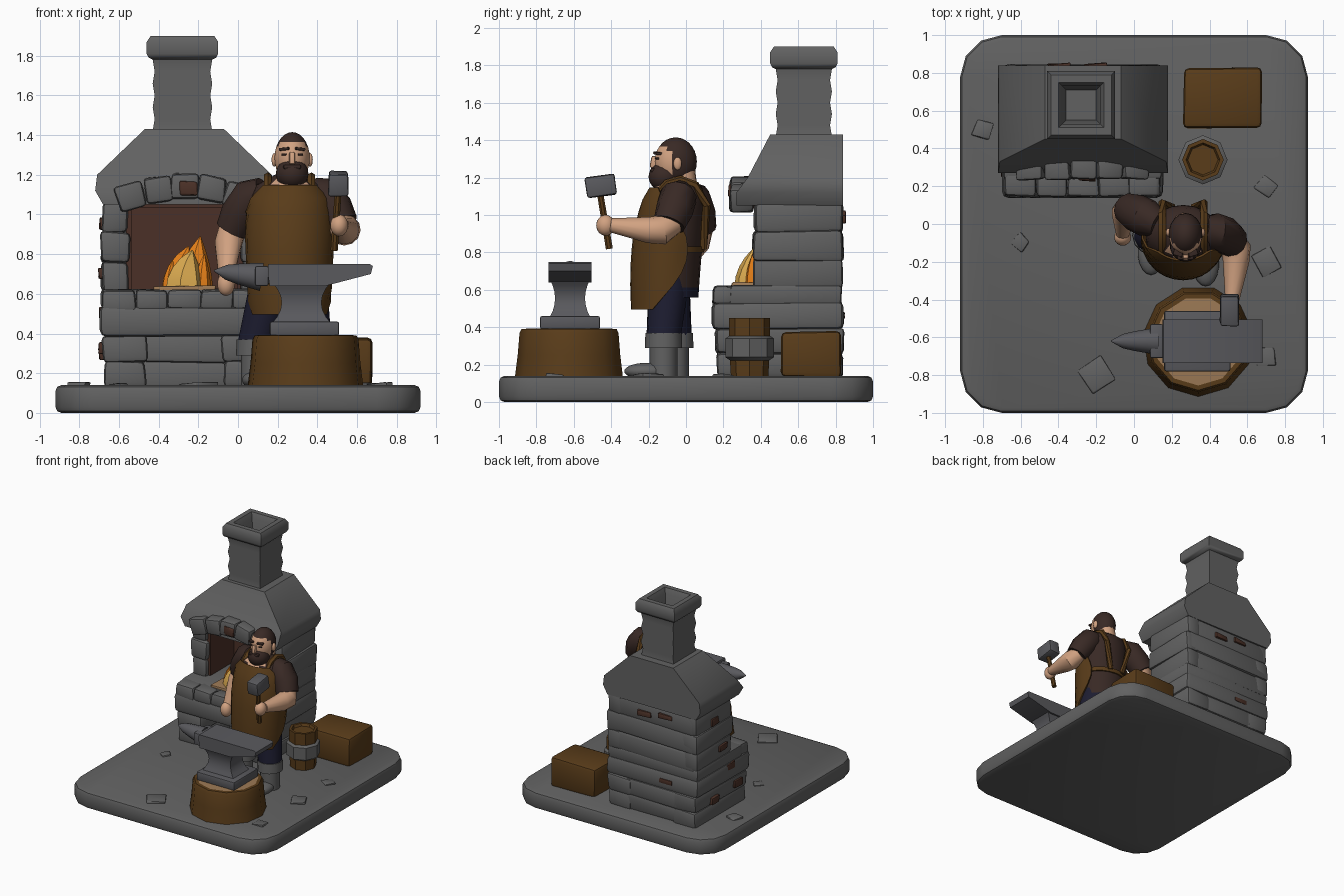
import bpy, bmesh, math, random
from mathutils import Vector, Euler, Matrix

random.seed(4)
if "Cube" in bpy.data.objects:
    bpy.data.objects.remove(bpy.data.objects["Cube"])


def material(name, red, green, blue):
    mat = bpy.data.materials.new(name)
    mat.use_nodes = True
    mat.diffuse_color = (red, green, blue, 1)
    mat.node_tree.nodes["Principled BSDF"].inputs["Base Color"].default_value = mat.diffuse_color
    return mat


STONE = material("stone grey", .12, .12, .12)
IRON = material("iron grey", .1, .1, .11)
WOOD = material("brown wood and leather", .1, .045, .01)
TAN = material("cut wood tan", .33, .19, .09)
SKIN = material("skin", .64, .36, .22)
DARK = material("dark brown cloth and hair", .04, .022, .018)
NAVY = material("navy cloth", .012, .012, .03)
ORANGE = material("flame orange", .8, .22, .01)
YELLOW = material("flame yellow", .7, .4, .08)
BRICK = material("sooty brick", .07, .03, .02)


def finish(name, bm, mats, rule=None, closed=True):
    """Turn a bmesh into an object, with smooth shading that keeps sharp edges."""
    if closed:
        bmesh.ops.recalc_face_normals(bm, faces=bm.faces[:])
    bm.normal_update()
    for face in bm.faces:
        face.smooth = True
        if rule:
            face.material_index = rule(face.calc_center_median(), face.normal)
    for edge in bm.edges:
        edge.smooth = len(edge.link_faces) == 2 and edge.calc_face_angle(0) < math.radians(40)
    mesh = bpy.data.meshes.new(name)
    bm.to_mesh(mesh)
    bm.free()
    for mat in mats if isinstance(mats, list) else [mats]:
        mesh.materials.append(mat)
    ob = bpy.data.objects.new(name, mesh)
    bpy.context.collection.objects.link(ob)
    return ob


def block(name, mat, center, size, bevel=.02, jitter=.008, turn=(0, 0, 0)):
    """Roughly hewn block with rounded edges."""
    bm = bmesh.new()
    bmesh.ops.create_cube(bm, size=1)
    for v in bm.verts:
        v.co = Vector(c * s + random.uniform(-jitter, jitter) for c, s in zip(v.co, size))
    if bevel:
        bmesh.ops.bevel(bm, geom=bm.edges[:], offset=bevel, segments=2, profile=.5, affect='EDGES')
    place = Matrix.Translation(center) @ Euler(turn).to_matrix().to_4x4()
    bmesh.ops.transform(bm, matrix=place, verts=bm.verts)
    return finish(name, bm, mat)


def courses(name, count, bottom, top, x, y, width, depth):
    """Wall of stacked stone courses, every other one set forward a little."""
    height = (top - bottom) / count
    for row in range(count):
        proud = .015 * (row % 2)
        block(name, STONE, (x, y, bottom + height * (row + .5)),
              (width + proud, depth + proud, height + .01), bevel=.025)


def loft(name, mats, rings, rule=None, closed=True):
    """Skin a stack of rings, or of open strips."""
    bm = bmesh.new()
    rows = [[bm.verts.new(p) for p in ring] for ring in rings]
    count = len(rows[0])
    for low, high in zip(rows, rows[1:]):
        for i in range(count if closed else count - 1):
            j = (i + 1) % count
            bm.faces.new((low[i], low[j], high[j], high[i]))
    if closed:
        bm.faces.new(rows[0])
        bm.faces.new(rows[-1])
    return finish(name, bm, mats, rule, closed)


def rectangle(z, x, y, half_x, half_y):
    return [(x + i * half_x, y + j * half_y, z) for i, j in ((-1, -1), (1, -1), (1, 1), (-1, 1))]


def ellipse(z, x, y, rx, ry, sides, reach=None):
    """Ellipse, or an arc reaching the given angle to both sides of the front."""
    if reach is None:
        angles = [math.tau * i / sides for i in range(sides)]
    else:
        angles = [reach * (2 * i / sides - 1) for i in range(sides + 1)]
    return [(x + rx * math.sin(a), y - ry * math.cos(a), z) for a in angles]


def limb(name, mat, points, radii, sides=12):
    """Round limb along a path."""
    path = [Vector(p) for p in points]
    rings = []
    for i, (p, r) in enumerate(zip(path, radii)):
        along = path[min(i + 1, len(path) - 1)] - path[max(i - 1, 0)]
        turn = along.to_track_quat('Z', 'Y')
        rings.append([p + turn @ Vector(q) for q in ellipse(0, 0, 0, r, r, sides)])
    return loft(name, mat, rings)


def ball(name, mats, center, radii, rule=None):
    bm = bmesh.new()
    bmesh.ops.create_uvsphere(bm, u_segments=18, v_segments=14, radius=1)
    for v in bm.verts:
        v.co = Vector(c + r * k for c, r, k in zip(center, radii, v.co))
    return finish(name, bm, mats, rule)


# Ground slab: rounded corners first, then a worn rim
bm = bmesh.new()
bmesh.ops.create_cube(bm, size=1)
for v in bm.verts:
    v.co = (v.co.x * 1.84, v.co.y * 2, v.co.z * .14 + .07)
corners = [e for e in bm.edges if abs(e.verts[0].co.z - e.verts[1].co.z) > .1]
bmesh.ops.bevel(bm, geom=corners, offset=.22, segments=3, profile=.5, affect='EDGES')
rim = [e for e in bm.edges if abs(e.verts[0].co.z - e.verts[1].co.z) < .01]
bmesh.ops.bevel(bm, geom=rim, offset=.03, segments=2, profile=.5, affect='EDGES')
finish("ground_slab", bm, STONE)
for x, y in ((-.8, .5), (-.6, -.1), (.7, .2), (.7, -.2), (.7, -.7), (-.2, -.8)):
    width = random.uniform(.07, .15)
    block("paving_stone", STONE, (x, y, .135), (width, width, .03), bevel=.008, turn=(0, 0, x + y))

# Forge base with a log opening, and the hearth on top of it
FORGE = -.27
for side in (-1, 1):
    courses("base_post", 2, .13, .39, FORGE + side * .3, .5, .21, .67)
    courses("chamber_wall", 3, .61, 1.06, FORGE + side * .35, .6, .13, .47)
    block("side_lining", BRICK, (FORGE + side * .28, .57, .83), (.03, .34, .46), bevel=0, jitter=0)
courses("base_back", 2, .13, .39, FORGE, .69, .5, .28)
courses("chamber_back", 3, .61, 1.06, FORGE, .79, .78, .09)
block("back_lining", BRICK, (FORGE, .73, .83), (.58, .04, .46), bevel=0, jitter=0)
block("ceiling_lining", BRICK, (FORGE, .54, 1.05), (.58, .4, .03), bevel=0, jitter=0)
block("hearth", STONE, (FORGE, .49, .46), (.85, .7, .16), bevel=.035)
block("hearth_top", STONE, (FORGE, .53, .57), (.83, .6, .1))
for step in range(-2, 3):
    block("hearth_edge_stone", STONE, (FORGE + step * .165, .21, .57), (.165, .13, .1))
    block("arch_stone", STONE, (FORGE + step * .135, .3, 1.14 - .012 * step ** 2),
          (.14, .13, .13), turn=(0, step * .15, 0))
block("arch_brick", BRICK, (-.25, .25, 1.13), (.09, .05, .07), bevel=.01)

# Hood with a steep back, chimney and hollow cap
BACK = .84
hood = ((1.05, .41, .27), (1.12, .45, .27), (1.2, .44, .33), (1.43, .2, .45))
loft("hood", STONE, [rectangle(z, FORGE, (BACK + front) / 2, half, (BACK - front) / 2)
                     for z, half, front in hood])
shaft = [(1.42 + .06 * k, .15 - .01 * (k % 2)) for k in range(7)]
cap = [(1.79, .17), (1.81, .18), (1.87, .18), (1.9, .16), (1.9, .12), (1.86, .1), (1.6, .08)]
loft("chimney", STONE, [rectangle(z, FORGE - .01, .63, half, half) for z, half in shaft + cap])

# Exposed bricks on the weathered walls
for y, z in ((.6, .95), (.5, .7), (.4, .5), (.3, .33), (.6, .3)):
    block("side_brick", BRICK, (-.66, y, z), (.08, .1, .06), bevel=.008)
for x, z in ((-.4, 1), (-.2, .98), (-.4, .46)):
    block("rear_brick", BRICK, (x, .81, z), (.12, .08, .04), bevel=.008)

# Fire on its coal bed
block("coal_bed", TAN, (-.27, .39, .62), (.3, .3, .03), bevel=.008, jitter=.015)


def flame(mat, x, y, width, top, lean):
    """Leaning tongue of fire that narrows to a point."""
    heights = [.62 + (top - .62) * k / 4 for k in range(5)]
    limb("flame", mat, [(x + lean * (k / 4) ** 2, y, z) for k, z in enumerate(heights)],
         [width * (1 - (k / 4) ** 2) + .003 for k in range(5)], sides=7)


flame(YELLOW, -.27, .36, .1, .82, .04)
flame(ORANGE, -.3, .44, .09, .84, .05)
flame(ORANGE, -.22, .44, .09, .89, .03)
flame(ORANGE, -.18, .36, .04, .8, .01)
flame(ORANGE, -.35, .36, .03, .77, .02)

# Crate, and a bucket wrapped in cloth
block("crate", WOOD, (.47, .67, .255), (.41, .32, .24), bevel=.025)
bucket = ((.14, .1), (.3, .11), (.45, .11), (.45, .09), (.43, .08))
cloth = ((.22, .1), (.24, .13), (.34, .13), (.36, .1))
for name, mat, profile in (("bucket", WOOD, bucket), ("bucket_cloth", STONE, cloth)):
    loft(name, mat, [ellipse(z, .365, .34, r, r, sides=8) for z, r in profile])

# Stump and anvil
MIDDLE = -.62
stump = ((.13, .295), (.25, .28), (.37, .27), (.39, .26), (.392, .235))
loft("stump", [WOOD, TAN], [ellipse(z, .34, MIDDLE, r, r, sides=11) for z, r in stump],
     rule=lambda spot, normal: int(normal.z > .99 and spot.z > .391))
block("anvil_foot", IRON, (.335, MIDDLE, .425), (.35, .32, .07), bevel=.01, jitter=0)
flares = [(k / 3) ** 2 for k in range(-3, 4)]
loft("anvil_waist", IRON, [rectangle(.45 + .035 * k, .32, MIDDLE, .1 + .05 * f, .08 + .03 * f)
                           for k, f in enumerate(flares)])
face = ((.64, .3, .14), (.7, .41, .26), (.74, .415, .265), (.75, .41, .255))
loft("anvil_face", IRON, [rectangle(z, x, MIDDLE, half, .115) for z, x, half in face])
block("anvil_collar", IRON, (.12, MIDDLE, .69), (.07, .18, .1), bevel=.01, jitter=0)
limb("anvil_horn", IRON, [(.12 - .06 * k, MIDDLE, .685 + .008 * k) for k in range(5)],
     [.067 * math.sqrt(1 - k / 4) + .004 for k in range(5)])

# Smith: legs and boots
for side, x, y, hip in (("left", .38, -.12, .34), ("right", .09, -.06, .17)):
    limb(side + "_trouser_leg", NAVY, [(hip, -.09, .66), (x, y, .35)], (.11, .092))
    limb(side + "_boot", STONE, [(x, y, .36), (x, y, .14)], (.075, .075))
    limb(side + "_boot_cuff", STONE, [(x, y, .37), (x, y, .29)], (.097, .1))
    ball(side + "_boot_toe", STONE, (x, y - .09, .165), (.07, .12, .045))


# Smith: torso and the apron that follows it
def torso_ring(t, grow=0, sides=20, reach=None):
    """Section of the body, from the hips at 0 to the collar at 1."""
    girth = (.9 + .1 * min(1, 2 * t)) * math.sqrt(1 - abs(t) ** 12)
    return ellipse(.56 + .65 * t, .26, -.1 + .07 * t * t, .2 * girth + grow,
                   .185 * girth * (1 - .2 * t * t) + grow, sides, reach)


def torso_colour(spot, normal):
    if spot.z < .64:
        return 1
    return 2 if spot.z > 1.12 and spot.y < -.06 and abs(spot.x - .265) < .07 else 0


def apron_ring(u):
    """Section of the apron: narrow at hem and bib, wrapped wide at the waist."""
    reach = math.radians(45 + 65 * math.sin(math.pi * u) + 20 * (1 - u))
    return torso_ring(u - .1, .015 + .01 * (1 - u), 16, reach)


loft("torso", [DARK, NAVY, SKIN], [torso_ring(k / 12 * .99) for k in range(13)], rule=torso_colour)
apron = loft("apron", WOOD, [apron_ring(k / 10) for k in range(11)], closed=False)
thickness = apron.modifiers.new("thickness", 'SOLIDIFY')
thickness.thickness, thickness.offset = .012, 0
loft("apron_tie", WOOD, [torso_ring(t, grow) for t, grow in ((.37, -.01), (.37, .012), (.42, .012), (.42, -.01))])
for side in (-1, 1):
    x = .26 + side * .11
    limb("apron_strap", WOOD, [(x, -.16, 1.1), (x, -.1, 1.17), (x, -.03, 1.19), (x, .05, 1.16),
                               (x, .11, 1.05), (x - side * .05, .09, .82)], [.022] * 6, sides=6)

# Smith: arms and hands
limb("right_sleeve", DARK, [(.13, 0, 1.12), (.07, .03, 1.09), (.01, .06, 1), (-.03, .08, .92)], (.07, .1, .1, .085))
limb("right_forearm", SKIN, [(-.02, .08, .95), (-.05, .06, .85), (-.06, -.05, .68)], (.07, .07, .037))
ball("right_hand", SKIN, (-.06, -.07, .65), (.045, .045, .06))
limb("left_sleeve", DARK, [(.37, -.03, 1.12), (.42, -.04, 1.1), (.48, -.06, 1.03), (.52, -.09, .95)], (.07, .1, .1, .088))
limb("left_forearm", SKIN, [(.51, -.06, .96), (.54, -.13, .92), (.54, -.2, .92), (.52, -.4, .945)], (.06, .08, .07, .038))
ball("left_hand", SKIN, (.51, -.43, .945), (.045, .05, .055))

# Hammer
limb("hammer_handle", WOOD, [(.485, -.41, .82), (.505, -.46, 1.12)], (.02, .018), sides=8)
block("hammer_head", IRON, (.505, -.455, 1.155), (.1, .16, .11), bevel=.012, jitter=.003, turn=(.14, 0, 0))


# Smith: head, hair, beard and face
def hair(spot, normal):
    above_brow = spot.z > 1.365 or (spot.z > 1.33 and spot.y > -.1)
    return int(above_brow or (spot.z > 1.2 and spot.y > -.085))


NOSE = .273
limb("neck", SKIN, [(.265, -.01, 1.12), (NOSE, -.02, 1.25)], (.075, .068))
ball("head", [SKIN, DARK], (NOSE, -.055, 1.285), (.09, .113, .13), rule=hair)
ball("beard", DARK, (NOSE, -.115, 1.205), (.083, .085, .078))
block("moustache", DARK, (NOSE, -.165, 1.24), (.09, .05, .025), bevel=.01, jitter=0)
block("nose", SKIN, (NOSE, -.16, 1.28), (.03, .06, .065), bevel=.01, jitter=0, turn=(-.2, 0, 0))
for side in (-1, 1):
    x = NOSE + side * .038
    block("eyebrow", DARK, (x, -.15, 1.33), (.05, .04, .014), bevel=.004, jitter=0, turn=(0, side * .1, side * .3))
    block("eye", DARK, (x, -.145, 1.303), (.026, .034, .01), bevel=.002, jitter=0, turn=(0, 0, side * .3))
    ball("ear", SKIN, (NOSE + side * .09, -.045, 1.275), (.014, .022, .034))
